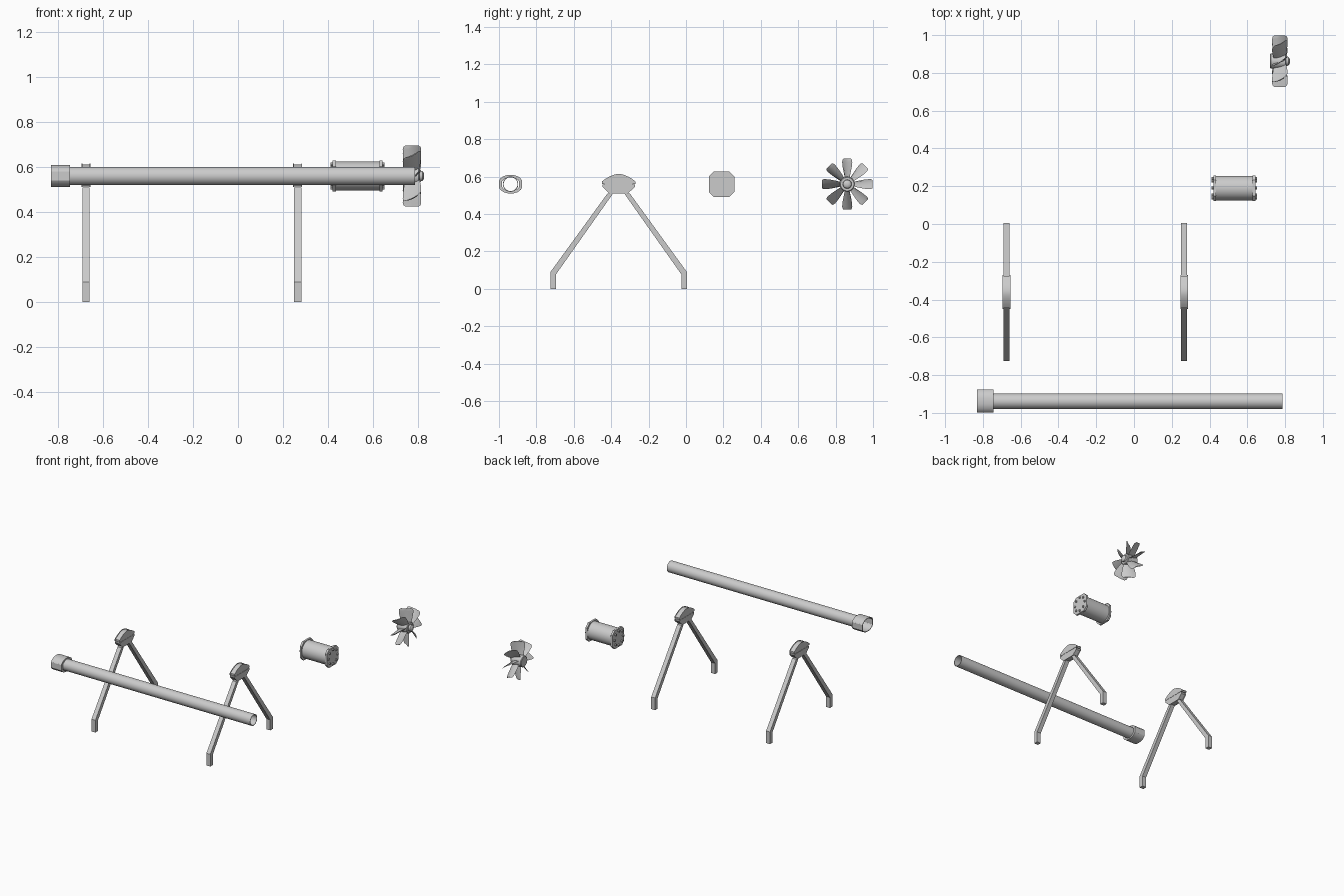
import bpy, bmesh, math
from math import sin, cos, pi

if "Cube" in bpy.data.objects:
    bpy.data.objects.remove(bpy.data.objects["Cube"])

ZC = 0.56  # common axis height


def finish(name, bm, smooth=35):
    bmesh.ops.recalc_face_normals(bm, faces=bm.faces)
    me = bpy.data.meshes.new(name)
    bm.to_mesh(me)
    bm.free()
    ob = bpy.data.objects.new(name, me)
    bpy.context.collection.objects.link(ob)
    if smooth:
        bpy.ops.object.select_all(action='DESELECT')
        ob.select_set(True)
        bpy.context.view_layer.objects.active = ob
        bpy.ops.object.shade_smooth_by_angle(angle=math.radians(smooth))
    return ob


def loft(bm, rings, closed=False, caps=True):
    vs = [[bm.verts.new(p) for p in r] for r in rings]
    n = len(vs[0])
    for i in range(len(vs) if closed else len(vs) - 1):
        a, b = vs[i], vs[(i + 1) % len(vs)]
        for j in range(n):
            k = (j + 1) % n
            bm.faces.new((a[j], a[k], b[k], b[j]))
    if caps and not closed:
        bm.faces.new(vs[0])
        bm.faces.new(vs[-1])


def circle(x, r, y, z=ZC, n=32):
    return [(x, y + r * cos(2 * pi * i / n), z + r * sin(2 * pi * i / n)) for i in range(n)]


def lathe(bm, prof, y, z=ZC, n=32, closed=False):
    loft(bm, [circle(x, r, y, z, n) for x, r in prof], closed)


def slab(bm, pts, x0, x1):
    loft(bm, [[(x, y, z) for y, z in pts] for x in (x0, x1)])


# hollow main tube
TY = -0.938
bm = bmesh.new()
lathe(bm, [(-0.76, 0.041), (0.785, 0.041), (0.785, 0.037), (-0.76, 0.037)], TY, n=40, closed=True)
finish("tube", bm)

# flattened hollow end collar
quarter = [(0.061, 0.02), (0.054, 0.031), (0.037, 0.043), (0.016, 0.049)]
half = quarter + [(-y, z) for y, z in reversed(quarter)]
outline = half + [(-y, -z) for y, z in half]


def collar_ring(x, s):
    return [(x, TY + y * s, ZC + z * s) for y, z in outline]


bm = bmesh.new()
loft(bm, [collar_ring(x, s) for x, s in
          ((-0.745, 0.74), (-0.745, 1), (-0.83, 1), (-0.83, 0.92), (-0.757, 0.92), (-0.757, 0.74))],
     closed=True)
finish("tube_collar", bm, 30)

# two A-frame stands
SY = -0.36
for label, sx in (("left", -0.675), ("right", 0.265)):
    for side, s in (("front", -1), ("back", 1)):
        bm = bmesh.new()
        slab(bm, [(SY + s * y, z) for y, z in
                  ((0.335, 0), (0.365, 0), (0.365, 0.09), (0.06, 0.51), (0.03, 0.51), (0.335, 0.078))],
             sx - 0.016, sx + 0.016)
        finish(f"{label}_stand_{side}_leg", bm, 0)

    # clamp head: narrower core between two thin side plates, split in halves
    lower = [(-0.086, 0.557), (-0.086, 0.545), (-0.05, 0.511), (0.05, 0.511), (0.086, 0.545), (0.086, 0.557)]
    upper = [(-0.089, 0.562), (-0.089, 0.575)]
    upper += [(0.07 * t, 0.615 - 0.026 * abs(t) ** 1.7) for t in (-1, -0.75, -0.5, -0.25, 0, 0.25, 0.5, 0.75, 1)]
    upper += [(0.089, 0.575), (0.089, 0.562)]
    for part, prof in (("lower", lower), ("upper", upper)):
        bm = bmesh.new()
        for a, b, k in ((-0.016, 0.016, 0.94), (-0.020, -0.016, 1), (0.016, 0.020, 1)):
            slab(bm, [(SY + y * k, ZC + (z - ZC) * k) for y, z in prof], sx + a, sx + b)
        finish(f"{label}_stand_{part}_clamp", bm, 25)
    bm = bmesh.new()
    slab(bm, [(SY - 0.075, 0.555), (SY + 0.075, 0.555), (SY + 0.075, 0.564), (SY - 0.075, 0.564)],
         sx - 0.018, sx + 0.018)
    finish(f"{label}_stand_clamp_strip", bm, 0)

# motor: round body, chamfered end plates, bolts
MY = 0.19
bm = bmesh.new()
lathe(bm, [(0.425, 0.065), (0.635, 0.065)], MY, n=40)
finish("motor_body", bm)
h, c = 0.068, 0.042
plate = [(h, -c), (h, c), (c, h), (-c, h), (-h, c), (-h, -c), (-c, -h), (c, -h)]
for name, x0, x1, bx0, bx1 in (("inner", 0.42, 0.435, 0.41, 0.42), ("outer", 0.627, 0.642, 0.642, 0.65)):
    bm = bmesh.new()
    slab(bm, [(MY + y, ZC + z) for y, z in plate], x0, x1)
    finish(f"motor_{name}_plate", bm, 0)
    bm = bmesh.new()
    for i in range(8):
        a = i * pi / 4
        lathe(bm, [(bx0, 0.008), (bx1, 0.008)], MY + 0.052 * cos(a), ZC + 0.052 * sin(a), n=10)
    finish(f"motor_{name}_bolts", bm)

# fan hub with nose
FY = 0.862
bm = bmesh.new()
lathe(bm, [(0.72, 0.036), (0.724, 0.04), (0.802, 0.04), (0.806, 0.036), (0.806, 0.024),
           (0.818, 0.022), (0.824, 0.015), (0.826, 0.006)], FY)
finish("fan_hub", bm)

# eight twisted fan blades: (radius, axial half chord, tangential half chord)
stations = [(0.032, 0.033, 0.012), (0.06, 0.037, 0.018), (0.09, 0.040, 0.024), (0.118, 0.041, 0.027),
            (0.129, 0.038, 0.026), (0.136, 0.029, 0.020)]
bm = bmesh.new()
for i in range(8):
    a = i * pi / 4
    rad, tan = (cos(a), sin(a)), (-sin(a), cos(a))
    rings = []
    for r, ax, tg in stations:
        L = math.hypot(ax, tg)
        nx, nt = tg / L, ax / L
        ring = []
        for u, th in ((-1, 0), (-0.5, 1), (0, 1.2), (0.5, 1), (1, 0), (0.5, -1), (0, -1.2), (-0.5, -1)):
            bow = 0.006 * (1 - u * u)
            d = th * 0.0022 + bow
            x = 0.772 + u * ax + d * nx
            t = -u * tg + d * nt
            ring.append((x, FY + r * rad[0] + t * tan[0], ZC + r * rad[1] + t * tan[1]))
        rings.append(ring)
    loft(bm, rings)
finish("fan_blades", bm, 40)
